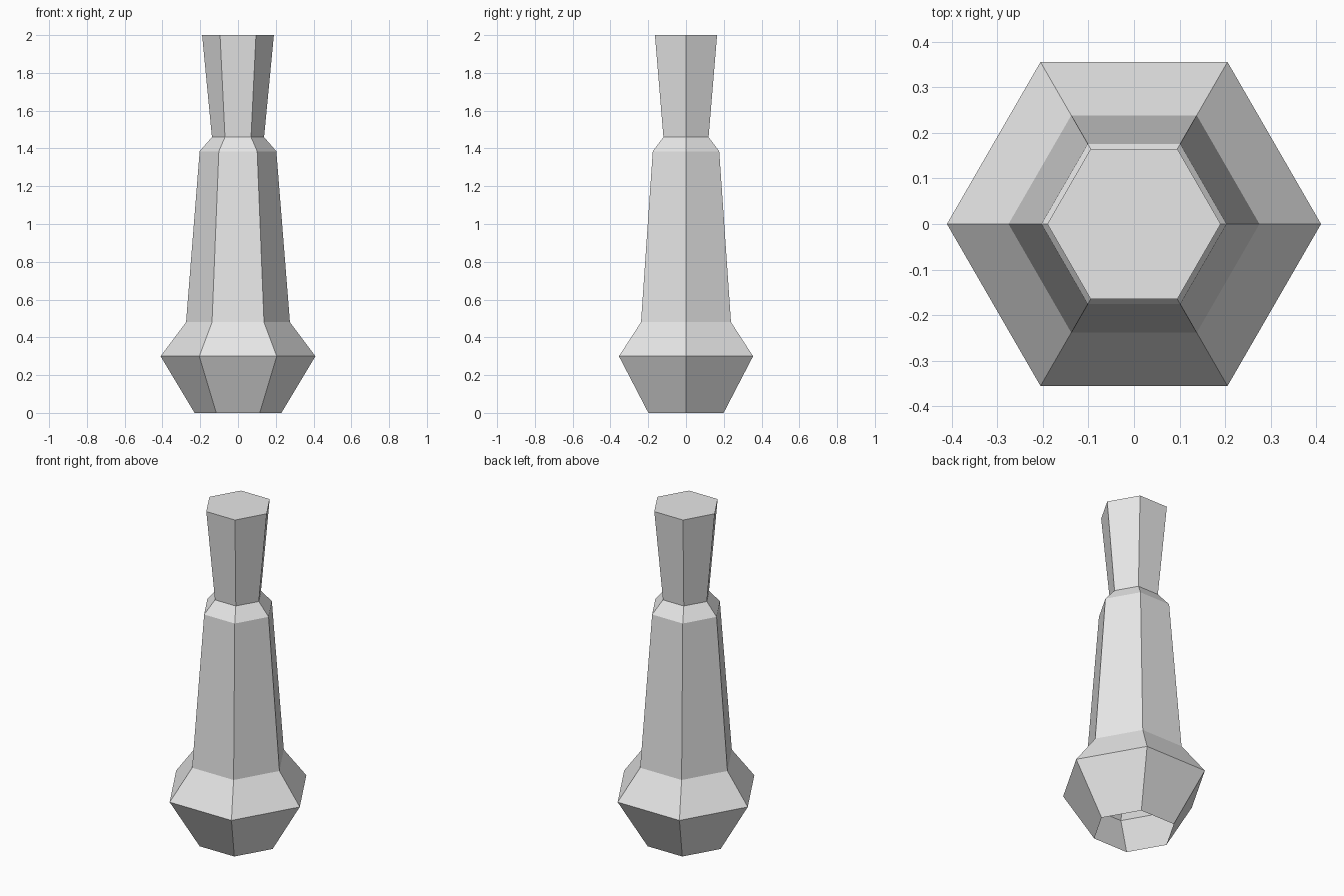
import bpy
import bmesh
import math

cube = bpy.data.objects.get("Cube")
if cube:
    bpy.data.objects.remove(cube, do_unlink=True)

SIDES = 6
# Outline from base to top: (radius, height)
PROFILE = [(0.23, 0.0), (0.41, 0.30), (0.275, 0.48),
           (0.203, 1.385), (0.138, 1.46), (0.19, 2.0)]

# Plain grey finish
grey = bpy.data.materials.new("light_grey")
grey.use_nodes = True
colour = (0.8, 0.8, 0.8, 1.0)
grey.diffuse_color = colour
grey.node_tree.nodes["Principled BSDF"].inputs["Base Color"].default_value = colour

# Six-sided shell, open underneath and capped at the top
bm = bmesh.new()
rings = []
for radius, z in PROFILE:
    angles = [2 * math.pi * i / SIDES for i in range(SIDES)]
    rings.append([bm.verts.new((radius * math.cos(a), radius * math.sin(a), z))
                  for a in angles])
for low, high in zip(rings, rings[1:]):
    for i in range(SIDES):
        j = (i + 1) % SIDES
        bm.faces.new((low[i], low[j], high[j], high[i]))
bm.faces.new(rings[-1])

mesh = bpy.data.meshes.new("faceted_bottle")
bm.to_mesh(mesh)
bm.free()
mesh.materials.append(grey)
bottle = bpy.data.objects.new("faceted_bottle", mesh)
bpy.context.collection.objects.link(bottle)
